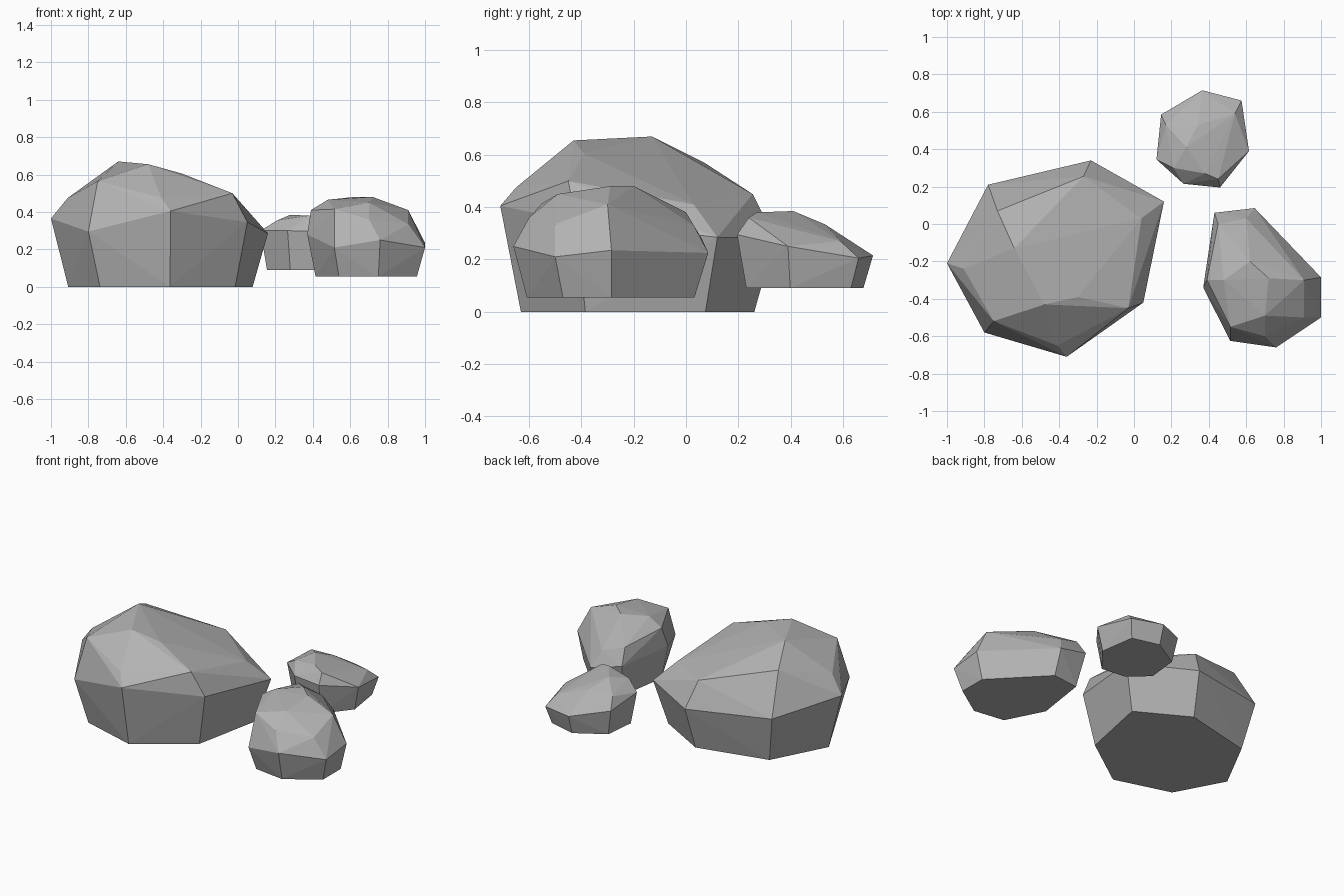
import bpy, bmesh, math

stone = bpy.data.materials.new("stone grey")
stone.diffuse_color = (0.45, 0.45, 0.45, 1)


def rock(name, ring, crown, centre, base_z, taper):
    """Faceted boulder: flat tapered foot, widest ring, then crown points, skinned together."""
    cx, cy = centre
    foot = [(cx + (x - cx) * taper, cy + (y - cy) * taper, base_z) for x, y, z in ring]
    bm = bmesh.new()
    for p in foot + ring + crown:
        bm.verts.new(p)
    bmesh.ops.convex_hull(bm, input=bm.verts[:])
    # drop points that fell inside the skin, merge the flat foot
    bmesh.ops.delete(bm, geom=[v for v in bm.verts if not v.link_faces], context='VERTS')
    bmesh.ops.dissolve_limit(bm, angle_limit=math.radians(1), verts=bm.verts[:], edges=bm.edges[:])
    bmesh.ops.recalc_face_normals(bm, faces=bm.faces[:])
    mesh = bpy.data.meshes.new(name)
    bm.to_mesh(mesh)
    bm.free()
    mesh.materials.append(stone)
    obj = bpy.data.objects.new(name, mesh)
    bpy.context.collection.objects.link(obj)


# Big boulder on the left
rock("large_rock",
     [(-1.0, -.21, .365), (-.78, .21, .31), (-.23, .34, .28), (.16, .12, .285),
      (.05, -.42, .345), (-.36, -.71, .405), (-.80, -.58, .295)],
     [(-.91, -.24, .475), (-.75, -.52, .565), (-.41, -.65, .475), (-.03, -.45, .50),
      (.04, .03, .41), (-.30, -.39, .605), (-.48, -.43, .655), (-.64, -.13, .67),
      (-.73, .07, .57), (-.27, .255, .45)],
     (-.385, -.185), 0, .85)

# Medium rock at front right
rock("medium_rock",
     [(.43, .06, .28), (.645, .085, .225), (1.0, -.285, .235), (1.0, -.50, .21),
      (.76, -.66, .25), (.515, -.625, .21), (.37, -.34, .28)],
     [(.62, -.20, .48), (.72, -.29, .48), (.91, -.30, .41), (.91, -.50, .335),
      (.70, -.60, .36), (.70, -.49, .45), (.515, -.55, .415), (.48, -.30, .465),
      (.39, -.30, .41), (.45, .0, .38), (.60, .03, .33)],
     (.69, -.29), .055, .86)

# Small rock at back right
rock("small_rock",
     [(.365, .715, .215), (.575, .66, .205), (.615, .39, .25), (.46, .195, .295),
      (.265, .215, .30), (.12, .345, .30), (.145, .585, .26)],
     [(.28, .41, .385), (.38, .27, .38), (.17, .53, .33), (.54, .59, .27),
      (.21, .30, .355), (.45, .24, .36), (.34, .53, .335)],
     (.37, .45), .09, .86)
